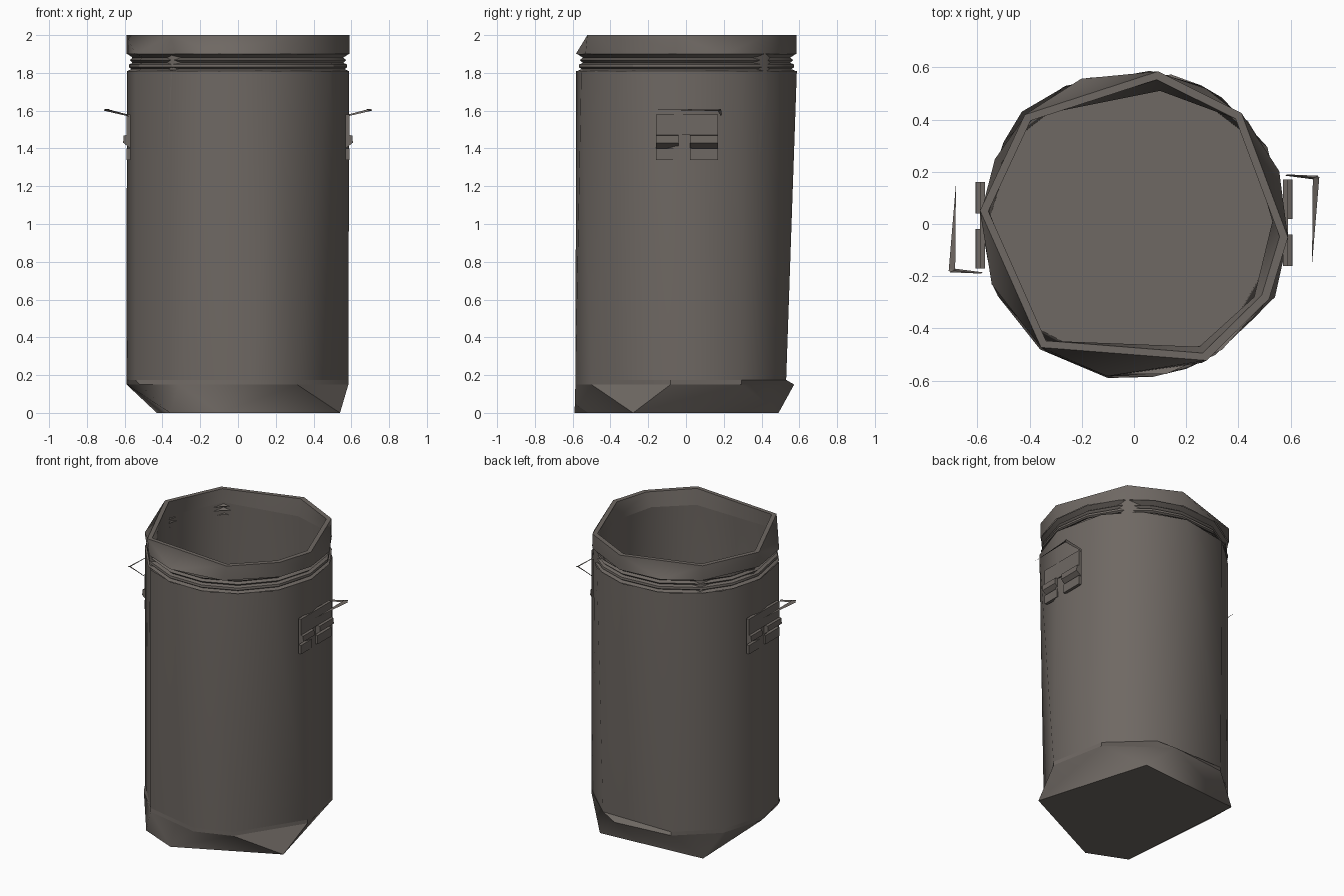
import bpy, bmesh, math
from mathutils import Vector

if "Cube" in bpy.data.objects:
    bpy.data.objects.remove(bpy.data.objects["Cube"])

mat = bpy.data.materials.new("dark warm grey")
mat.diffuse_color = (0.158, 0.139, 0.125, 1)
mat.use_nodes = True
mat.node_tree.nodes["Principled BSDF"].inputs["Base Color"].default_value = mat.diffuse_color


def ring(angles, r, z):
    return [Vector((r * math.cos(math.radians(a)), r * math.sin(math.radians(a)), z)) for a in angles]


def finish(bm, name, angle=40):
    me = bpy.data.meshes.new(name)
    bm.to_mesh(me)
    bm.free()
    me.materials.append(mat)
    ob = bpy.data.objects.new(name, me)
    bpy.context.collection.objects.link(ob)
    bpy.ops.object.select_all(action='DESELECT')
    ob.select_set(True)
    bpy.context.view_layer.objects.active = ob
    bpy.ops.object.shade_smooth_by_angle(angle=math.radians(angle))
    return ob


def add_hull(bm, pts):
    vs = [bm.verts.new(p) for p in pts]
    bmesh.ops.convex_hull(bm, input=vs)


def loft(name, lower, upper, cap_low=False, inward=False, angle=40):
    """Skin between two unequal rings, optionally keeping the lower cap."""
    bm = bmesh.new()
    add_hull(bm, lower + upper)
    bmesh.ops.recalc_face_normals(bm, faces=bm.faces)
    zl, zu = lower[0].z, upper[0].z
    low = [f for f in bm.faces if all(abs(v.co.z - zl) < 1e-5 for v in f.verts)]
    drop = [f for f in bm.faces if all(abs(v.co.z - zu) < 1e-5 for v in f.verts)]
    # keep the flat cap separate so it shades flat
    if cap_low:
        bmesh.ops.split(bm, geom=low)
    else:
        drop += low
    bmesh.ops.delete(bm, geom=drop, context='FACES')
    if inward:
        bmesh.ops.reverse_faces(bm, faces=bm.faces)
    return finish(bm, name, angle)


def stack(name, rings, angle=40):
    """Quad strips between rings of equal count."""
    bm = bmesh.new()
    loops = [[bm.verts.new(p) for p in r] for r in rings]
    n = len(loops[0])
    for a, b in zip(loops, loops[1:]):
        for i in range(n):
            j = (i + 1) % n
            bm.faces.new((a[i], a[j], b[j], b[i]))
    return finish(bm, name, angle)


# Base: five-sided foot widening to the body
foot = [Vector((x, y, 0)) for x, y in
        ((0.54, -0.28), (-0.10, -0.59), (-0.36, -0.48), (-0.43, 0.43), (0.31, 0.49))]
flare_angles = (-8, 30, 76, 116, 148, 178, 208, 238, 277, 302)
loft("base", foot, ring(flare_angles, 0.59, 0.15), cap_low=True, angle=65)

# Body wall
low_angles = (-8, 30, 64, 116, 148, 178, 203, 238, 277, 302)
top_angles = (-4, 30, 55, 84, 118, 147, 176, 203, 238, 260, 290, 325)
stack("base_step", [ring(flare_angles, 0.59, 0.15), ring(low_angles, 0.59, 0.175)])
loft("body", ring(low_angles, 0.59, 0.175), ring(top_angles, 0.59, 1.81), angle=60)

# Grooved neck under the rim
neck_angles = (-4, 20, 42, 62, 81, 108, 135, 155, 176, 205, 233, 258, 282, 305, 331)
stack("neck", [ring(neck_angles, r, z) for r, z in
               ((0.588, 1.81), (0.565, 1.82), (0.58, 1.83), (0.578, 1.845),
                (0.558, 1.853), (0.575, 1.868), (0.558, 1.88), (0.588, 1.9))], 25)

# Rim band and its flat lip
rim_low = (-5, 20, 46, 81, 110, 135, 175, 203, 236, 260, 296, 331)
rim_top = (-5, 46, 81, 135, 175, 233, 298, 331)
loft("rim", ring(rim_low, 0.592, 1.9), ring(rim_top, 0.592, 2.0), angle=70)
stack("rim_lip", [ring(rim_top, 0.592, 2.0), ring(rim_top, 0.56, 2.0)])

# Inside: band tapering under the lip, then the wall and floor
ledge = [Vector((x, y, 1.9)) for x, y in
         ((0.53, 0.01), (0.41, 0.42), (0.10, 0.51), (-0.40, 0.41),
          (-0.56, 0.06), (-0.35, -0.46), (0.25, -0.47), (0.46, -0.28))]
stack("rim_inside", [ring(rim_top, 0.56, 2.0), ledge], 70)
floor_angles = (-8, 35, 70, 112, 145, 180, 222, 262, 308)
loft("inner_wall_and_floor", ring(floor_angles, 0.56, 0.18), ledge,
     cap_low=True, inward=True, angle=60)


# Handles: bracket plates, bar pieces and a thin swinging grip, turned 180 degrees for the other side
def box(bm, x0, x1, y0, y1, z0, z1):
    add_hull(bm, [(x, y, z) for x in (x0, x1) for y in (y0, y1) for z in (z0, z1)])


for side, turn in (("right", 1), ("left", -1)):
    bm = bmesh.new()
    for y0, y1 in ((-0.16, -0.04), (0.02, 0.17)):
        box(bm, 0.57, 0.59, y0, y1, 1.34, 1.40)
        add_hull(bm, [(x, y, z) for y in (y0, y1) for x, z in
                      ((0.57, 1.40), (0.57, 1.475), (0.608, 1.43), (0.606, 1.468))])
    box(bm, 0.57, 0.59, -0.16, 0.17, 1.47, 1.58)
    # arm and grip
    add_hull(bm, [(0.58, 0.185, 1.57), (0.585, 0.19, 1.58), (0.705, 0.185, 1.61),
                  (0.71, 0.168, 1.60), (0.69, 0.178, 1.608)])
    add_hull(bm, [(0.71, 0.18, 1.60), (0.685, 0.175, 1.61), (0.682, -0.155, 1.605),
                  (0.70, 0.17, 1.598)])
    bmesh.ops.recalc_face_normals(bm, faces=bm.faces)
    for v in bm.verts:
        v.co.x *= turn
        v.co.y *= turn
    finish(bm, side + "_handle", 30)
